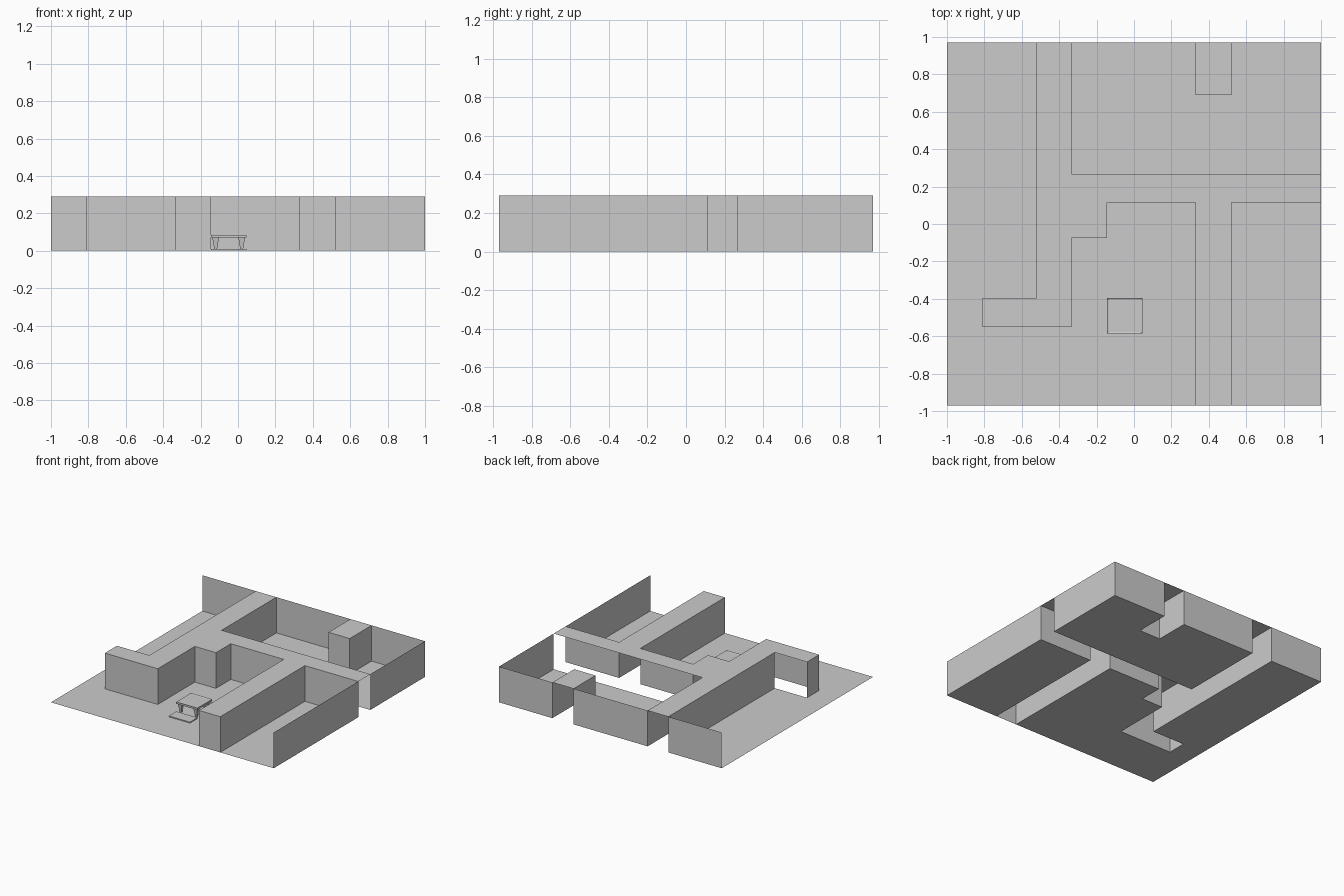
import bpy, bmesh

cube = bpy.data.objects.get("Cube")
if cube:
    bpy.data.objects.remove(cube, do_unlink=True)

grey = bpy.data.materials.new("plain grey")
grey.use_nodes = True
grey.diffuse_color = (0.6, 0.6, 0.6, 1)
grey.node_tree.nodes["Principled BSDF"].inputs["Base Color"].default_value = (0.6, 0.6, 0.6, 1)

H = 0.29            # wall height
E, B = 1.0, 0.97    # half width and half depth
L0, L1 = -0.52, -0.335   # long left wall block
R0, R1 = 0.33, 0.52      # right wall block
C0, C1 = 0.115, 0.268    # cross wall block
F0, F1 = -0.55, -0.395   # foot of the left block
FX, SX, SY, PY = -0.81, -0.145, -0.075, 0.69


def finish(name, bm):
    mesh = bpy.data.meshes.new(name)
    bm.to_mesh(mesh)
    bm.free()
    obj = bpy.data.objects.new(name, mesh)
    mesh.materials.append(grey)
    bpy.context.collection.objects.link(obj)
    return obj


def sheet(name, outline, z):
    """Flat polygon facing up."""
    bm = bmesh.new()
    face = bm.faces.new([bm.verts.new((x, y, z)) for x, y in outline])
    face.normal_update()
    if face.normal.z < 0:
        face.normal_flip()
    finish(name, bm)


def wall(name, path):
    """Upright sheet that follows a path on the floor."""
    bm = bmesh.new()
    low = [bm.verts.new((x, y, 0)) for x, y in path]
    high = [bm.verts.new((x, y, H)) for x, y in path]
    for i in range(len(path) - 1):
        bm.faces.new((low[i], low[i + 1], high[i + 1], high[i]))
    finish(name, bm)


def block(name, x0, x1, y0, y1, z0, z1, taper=1.0):
    """Box whose bottom may be narrower than its top."""
    bm = bmesh.new()
    bmesh.ops.create_cube(bm, size=1)
    for v in bm.verts:
        k = taper if v.co.z < 0 else 1.0
        v.co = ((x0 + x1) / 2 + v.co.x * (x1 - x0) * k,
                (y0 + y1) / 2 + v.co.y * (y1 - y0) * k,
                z1 if v.co.z > 0 else z0)
    return finish(name, bm)


# Edge of the main room along the wall blocks
room_edge = [(L0, B), (L0, F1), (FX, F1), (FX, F0), (L1, F0), (L1, SY),
             (SX, SY), (SX, C0), (R0, C0), (R0, -B)]

# Floors
sheet("main_floor", [(-E, -B), (-E, B)] + room_edge, 0)
sheet("side_floor", [(R1, -B), (R1, C0), (E, C0), (E, -B)], 0)
sheet("back_floor", [(L1, C1), (E, C1), (E, B), (R1, B), (R1, PY),
                     (R0, PY), (R0, B), (L1, B)], 0)

# Tops of the wall blocks
sheet("wall_top", room_edge + [(R1, -B), (R1, C0), (E, C0), (E, C1),
                               (L1, C1), (L1, B)], H)
sheet("pillar_top", [(R0, PY), (R1, PY), (R1, B), (R0, B)], H)

# Walls
wall("left_room_wall", [(-E, B), (L0, B), (L0, F1)])
wall("main_room_wall", room_edge[2:] + [(R1, -B), (R1, C0), (E, C0), (E, -B)])
wall("back_room_wall", [(L1, C1), (L1, B), (R0, B), (R0, PY), (R1, PY),
                        (R1, B), (E, B), (E, C1)])

# Table with a shallow inset top
TX0, TX1, TY0, TY1 = -0.145, 0.045, -0.585, -0.395
top = block("table_top", TX0, TX1, TY0, TY1, 0.07, 0.085)
bm = bmesh.new()
bm.from_mesh(top.data)
bm.normal_update()
upper = [f for f in bm.faces if f.normal.z > 0.9]
bmesh.ops.inset_region(bm, faces=upper, thickness=0.012, depth=-0.004)
bm.to_mesh(top.data)
bm.free()

# Tapered legs
S = 0.035
for side, x in (("right", TX0 + 0.008), ("left", TX1 - 0.008 - S)):
    for end, y in (("front", TY0 + 0.008), ("back", TY1 - 0.008 - S)):
        block(f"table_leg_{end}_{side}", x, x + S, y, y + S, 0, 0.07, 0.35)

# Low benches
for end, y in (("front", TY0 - 0.095), ("back", TY1)):
    block("bench_" + end, TX0, TX1, y, y + 0.095, 0, 0.008)
